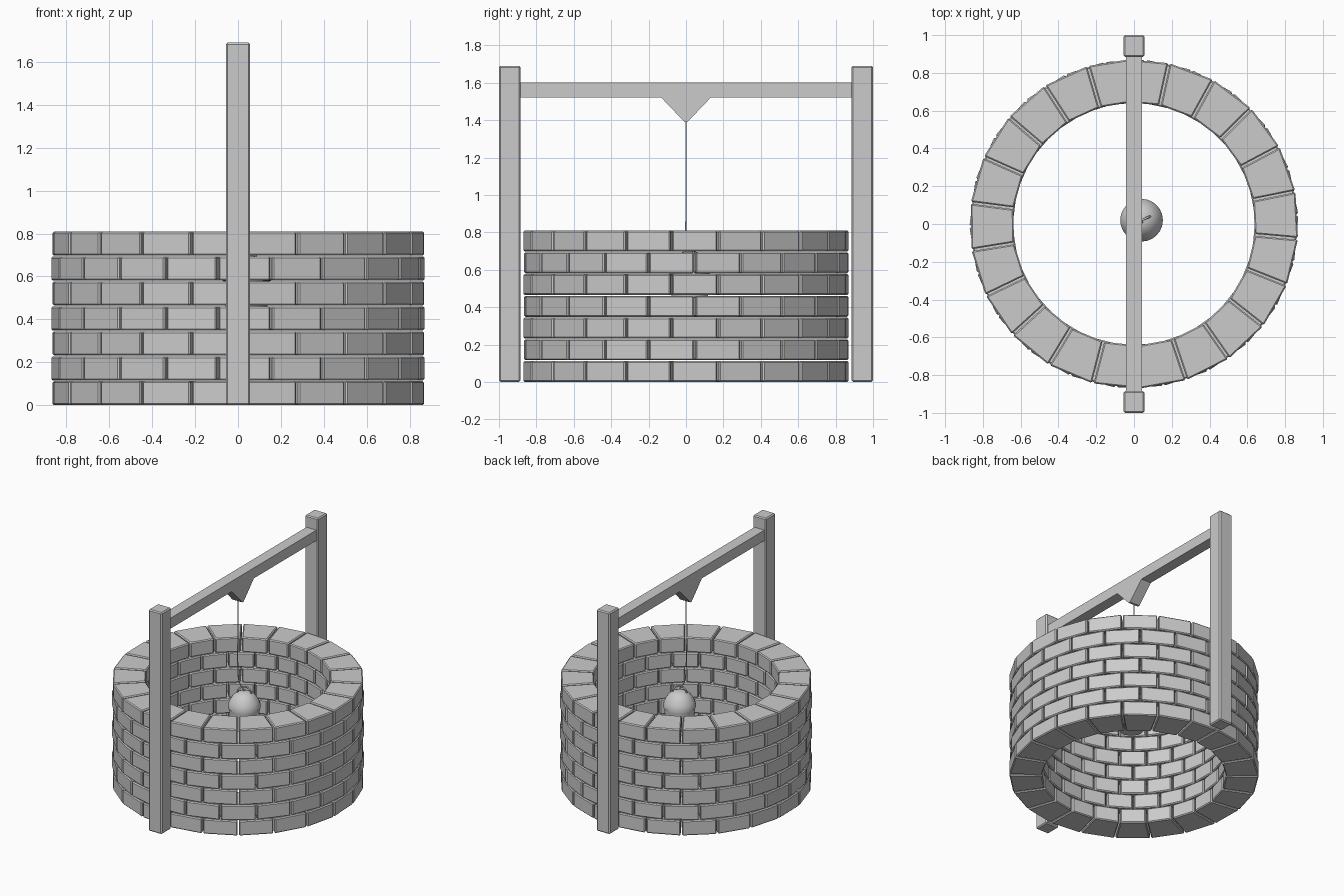
import bpy, bmesh, math
from mathutils import Vector

if "Cube" in bpy.data.objects:
    bpy.data.objects.remove(bpy.data.objects["Cube"])


def make_object(name, bm, bevel=0.0):
    bmesh.ops.recalc_face_normals(bm, faces=bm.faces)
    mesh = bpy.data.meshes.new(name)
    bm.to_mesh(mesh)
    bm.free()
    ob = bpy.data.objects.new(name, mesh)
    bpy.context.collection.objects.link(ob)
    if bevel:
        mod = ob.modifiers.new("worn_edges", 'BEVEL')
        mod.width = bevel
        mod.segments = 1
    return ob


def add_prism(bm, outline, offset):
    """Extrude a planar outline of 3D points along offset."""
    face = bm.faces.new([bm.verts.new(p) for p in outline])
    res = bmesh.ops.extrude_face_region(bm, geom=[face], use_keep_orig=True)
    verts = [g for g in res["geom"] if isinstance(g, bmesh.types.BMVert)]
    bmesh.ops.translate(bm, verts=verts, vec=Vector(offset))


def box(name, lo, hi, bevel=0.0):
    bm = bmesh.new()
    (x0, y0, z0), (x1, y1, z1) = lo, hi
    add_prism(bm, [(x0, y0, z0), (x1, y0, z0), (x1, y1, z0), (x0, y1, z0)],
              (0, 0, z1 - z0))
    return make_object(name, bm, bevel)


def tube(name, points, radius, kind='BEZIER'):
    curve = bpy.data.curves.new(name, 'CURVE')
    curve.dimensions = '3D'
    curve.bevel_depth = radius
    curve.bevel_resolution = 2
    curve.use_fill_caps = True
    spline = curve.splines.new('BEZIER')
    spline.bezier_points.add(len(points) - 1)
    for bp, p in zip(spline.bezier_points, points):
        bp.co = p
        bp.handle_left_type = bp.handle_right_type = 'AUTO'
    ob = bpy.data.objects.new(name, curve)
    bpy.context.collection.objects.link(ob)
    return ob


# Stone courses: seven rings of separate flat bricks, alternate rings staggered
ROWS, PITCH, BRICK_H = 7, 0.1162, 0.112
R_OUT, R_IN, GAP = 0.871, 0.643, 0.005
joints = [77.7 - 16.57 * i for i in range(21)] + [-268.0, 77.7 - 360]
for row in range(ROWS):
    bm = bmesh.new()
    shift = 8.3 if row % 2 else 0.0
    for a, b in zip(joints, joints[1:]):
        a, b = math.radians(a + shift), math.radians(b + shift)
        corners = []
        for ang, r, s in ((a, R_IN, -1), (a, R_OUT, -1), (b, R_OUT, 1), (b, R_IN, 1)):
            t = ang + s * GAP / r
            corners.append((r * math.cos(t), r * math.sin(t), row * PITCH))
        add_prism(bm, corners, (0, 0, BRICK_H))
    make_object(f"brick_course_{row + 1}", bm, 0.007)

# Two upright posts
for name, y in (("front_post", -0.9425), ("back_post", 0.9425)):
    box(name, (-0.056, y - 0.0575, 0), (0.056, y + 0.0575, 1.69), 0.008)

# Cross beam and the wedge beneath it
box("cross_beam", (-0.042, -0.887, 1.52), (0.042, 0.887, 1.60))
bm = bmesh.new()
add_prism(bm, [(-0.042, -0.133, 1.521), (-0.042, 0.133, 1.521),
               (-0.042, 0.008, 1.39), (-0.042, -0.008, 1.39)], (0.084, 0, 0))
make_object("beam_wedge", bm)

# Rope, hanging straight then curving to the bucket
tube("rope", [(0, 0, 1.40), (0, 0, 1.15), (0, 0, 0.86), (0.012, 0, 0.77), (0.045, 0.01, 0.71)], 0.004)

# Bucket: turned profile with a domed lid
cx, cy = 0.04, 0.02
profile = [(0, 0.36), (0.09, 0.36), (0.108, 0.58), (0.113, 0.58), (0.113, 0.60),
           (0.105, 0.625), (0.085, 0.66), (0.06, 0.685), (0.03, 0.698), (0, 0.70)]
bm = bmesh.new()
verts = [bm.verts.new((r, 0, z)) for r, z in profile]
edges = [bm.edges.new(pair) for pair in zip(verts, verts[1:])]
bmesh.ops.spin(bm, geom=verts + edges, cent=(0, 0, 0), axis=(0, 0, 1),
               angle=2 * math.pi, steps=24)
bmesh.ops.remove_doubles(bm, verts=bm.verts, dist=1e-4)
bucket = make_object("bucket", bm)
bucket.location = (cx, cy, 0)
bpy.context.view_layer.objects.active = bucket
bucket.select_set(True)
bpy.ops.object.shade_smooth_by_angle(angle=math.radians(35))

# Arched handle on the bucket
arc = [math.pi * i / 6 for i in range(7)]
tube("bucket_handle", [(cx + 0.045 * math.cos(t), cy + 0.02 * math.cos(t),
                        0.685 + 0.05 * math.sin(t)) for t in arc], 0.006)
